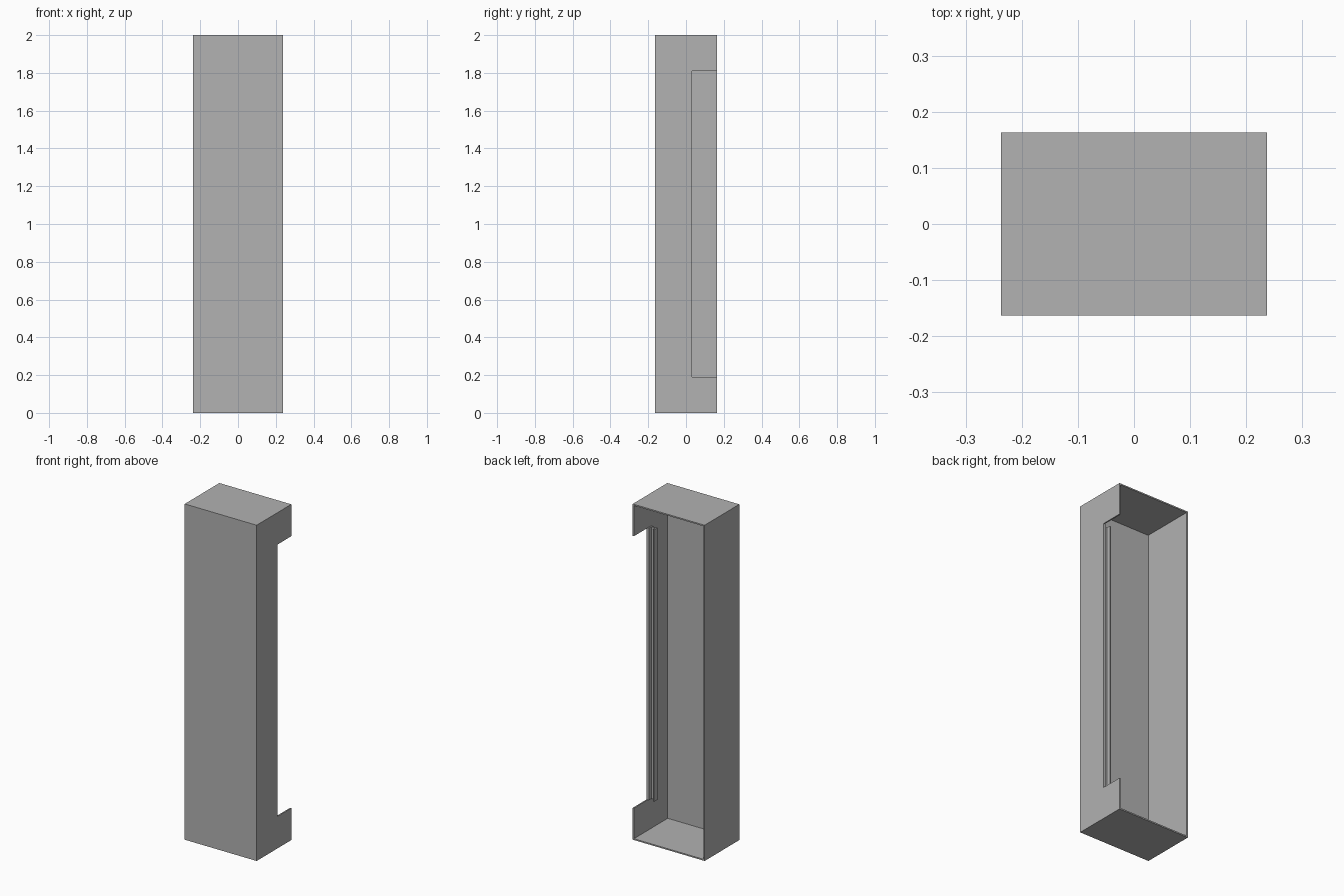
import bpy, bmesh

cube = bpy.data.objects.get("Cube")
if cube:
    bpy.data.objects.remove(cube, do_unlink=True)

W, D, H = 0.237, 0.163, 2.0      # half width, half depth, height
T = 0.008                        # sheet thickness
NOTCH_Y, NOTCH_Z = 0.032, 0.19   # notch depth line and end height

grey = bpy.data.materials.new("plain_grey")
grey.use_nodes = True
grey.diffuse_color = (0.445, 0.445, 0.445, 1)
grey.node_tree.nodes["Principled BSDF"].inputs["Base Color"].default_value = grey.diffuse_color


def finish(name, bm):
    bmesh.ops.recalc_face_normals(bm, faces=bm.faces)
    mesh = bpy.data.meshes.new(name)
    bm.to_mesh(mesh)
    bm.free()
    mesh.materials.append(grey)
    obj = bpy.data.objects.new(name, mesh)
    bpy.context.collection.objects.link(obj)
    return obj


# Open-backed casing: folded sheet with a long notch in one side
bm = bmesh.new()
corner = {(x, y, z): bm.verts.new((x * W, y * D, z * H))
          for x in (-1, 1) for y in (-1, 1) for z in (0, 1)}


def panel(*keys):
    bm.faces.new([corner[k] for k in keys])


panel((-1, -1, 0), (1, -1, 0), (1, -1, 1), (-1, -1, 1))     # front
panel((-1, 1, 0), (-1, -1, 0), (-1, -1, 1), (-1, 1, 1))     # plain side
panel((-1, -1, 1), (1, -1, 1), (1, 1, 1), (-1, 1, 1))       # top
panel((-1, 1, 0), (1, 1, 0), (1, -1, 0), (-1, -1, 0))       # bottom
notch = [bm.verts.new((W, y, z)) for y, z in (
    (D, NOTCH_Z), (NOTCH_Y, NOTCH_Z), (NOTCH_Y, H - NOTCH_Z), (D, H - NOTCH_Z))]
bm.faces.new([corner[1, -1, 0], corner[1, 1, 0], *notch,
              corner[1, 1, 1], corner[1, -1, 1]])           # notched side
bm.normal_update()
casing = finish("casing", bm)
# Make sure the sheet's outside faces outward before thickening
if casing.data.polygons[0].normal.y > 0:
    casing.data.flip_normals()
sheet = casing.modifiers.new("sheet_thickness", 'SOLIDIFY')
sheet.thickness = T
sheet.offset = -1
sheet.use_even_offset = True

# Slotted channel along the inner edge of the notch, open to the back
outer, inner = W - T, W - 0.05
back, floor = NOTCH_Y, NOTCH_Y - 0.03
profile = [(outer, back), (outer, floor), (inner, floor), (inner, back),
           (inner + T, back), (inner + T, floor + T),
           (outer - T, floor + T), (outer - T, back)]
bm = bmesh.new()
base = bm.faces.new([bm.verts.new((x, y, NOTCH_Z)) for x, y in profile])
extruded = bmesh.ops.extrude_face_region(bm, geom=[base], use_keep_orig=True)
bmesh.ops.translate(bm, vec=(0, 0, H - 2 * NOTCH_Z),
                    verts=[v for v in extruded["geom"] if isinstance(v, bmesh.types.BMVert)])
finish("notch_channel", bm)
